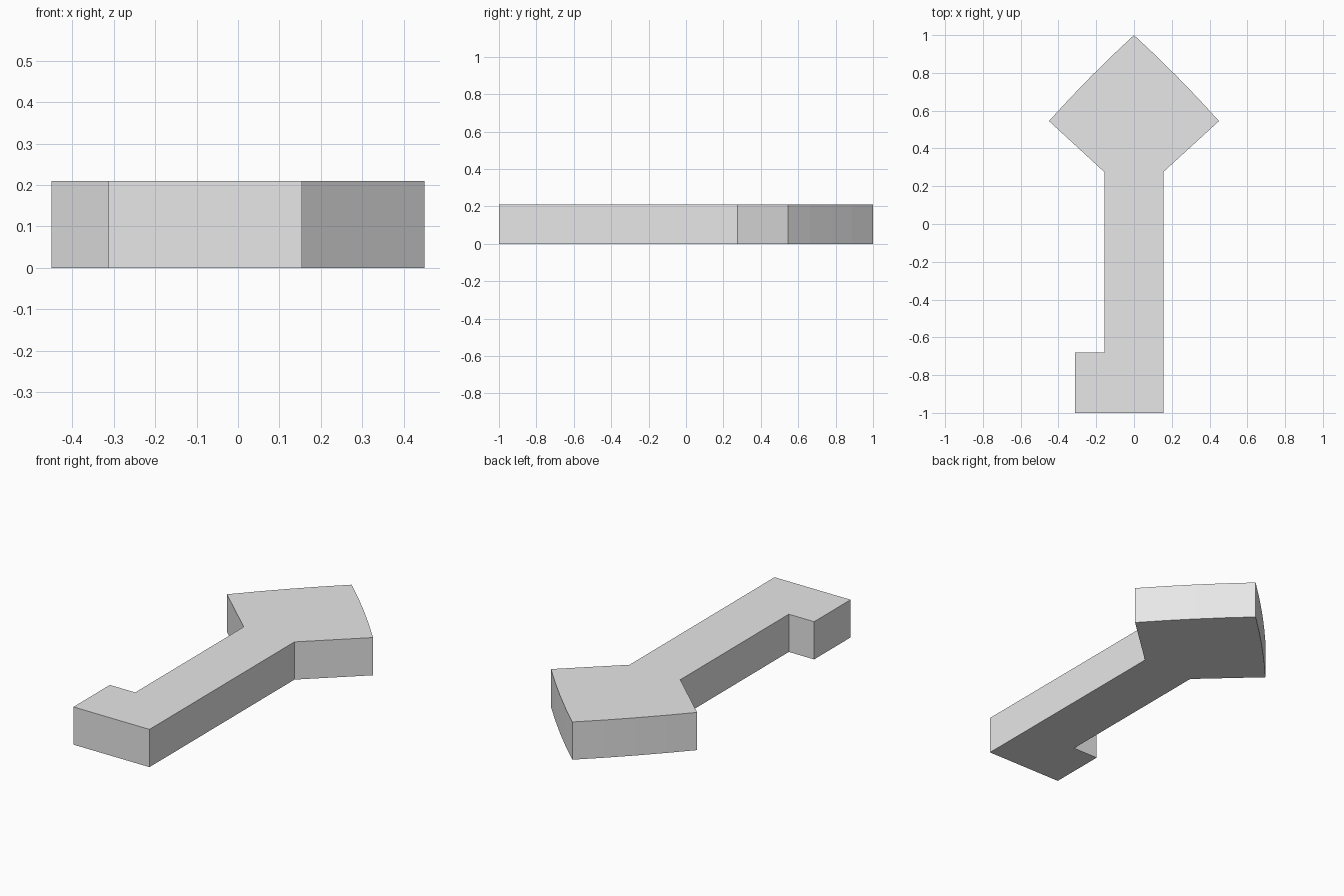
import bpy, bmesh
from mathutils import Vector

cube = bpy.data.objects.get("Cube")
if cube:
    bpy.data.objects.remove(cube)

HEIGHT = 0.21
BULGE = 0.008

# Plain grey material
grey = bpy.data.materials.new("light_grey")
grey.use_nodes = True
grey.diffuse_color = (0.8, 0.8, 0.8, 1)
grey.node_tree.nodes["Principled BSDF"].inputs["Base Color"].default_value = (0.8, 0.8, 0.8, 1)


def bowed_edge(a, b, steps=4):
    """Points between a and b on a slight outward bow."""
    a, b = Vector(a), Vector(b)
    d = (b - a).normalized()
    out = Vector((d.y, -d.x))
    return [a.lerp(b, i / steps) + out * BULGE * 4 * (i / steps) * (1 - i / steps)
            for i in range(1, steps)]


# Outline, counter-clockwise: shaft, pointed head, foot tab
right_tip, top_tip, left_tip = (0.45, 0.545), (0, 1), (-0.45, 0.545)
outline = [(0.155, -1), (0.155, 0.275), right_tip]
outline += bowed_edge(right_tip, top_tip) + [top_tip]
outline += bowed_edge(top_tip, left_tip) + [left_tip]
outline += [(-0.157, 0.275), (-0.157, -0.68), (-0.313, -0.68), (-0.313, -1)]

# Extrude the outline into a solid slab
bm = bmesh.new()
face = bm.faces.new([bm.verts.new((p[0], p[1], 0)) for p in outline])
ext = bmesh.ops.extrude_face_region(bm, geom=[face], use_keep_orig=True)
top = [v for v in ext["geom"] if isinstance(v, bmesh.types.BMVert)]
bmesh.ops.translate(bm, verts=top, vec=(0, 0, HEIGHT))
bmesh.ops.recalc_face_normals(bm, faces=bm.faces)

mesh = bpy.data.meshes.new("key_slab")
bm.to_mesh(mesh)
bm.free()
mesh.materials.append(grey)
slab = bpy.data.objects.new("key_slab", mesh)
bpy.context.collection.objects.link(slab)
